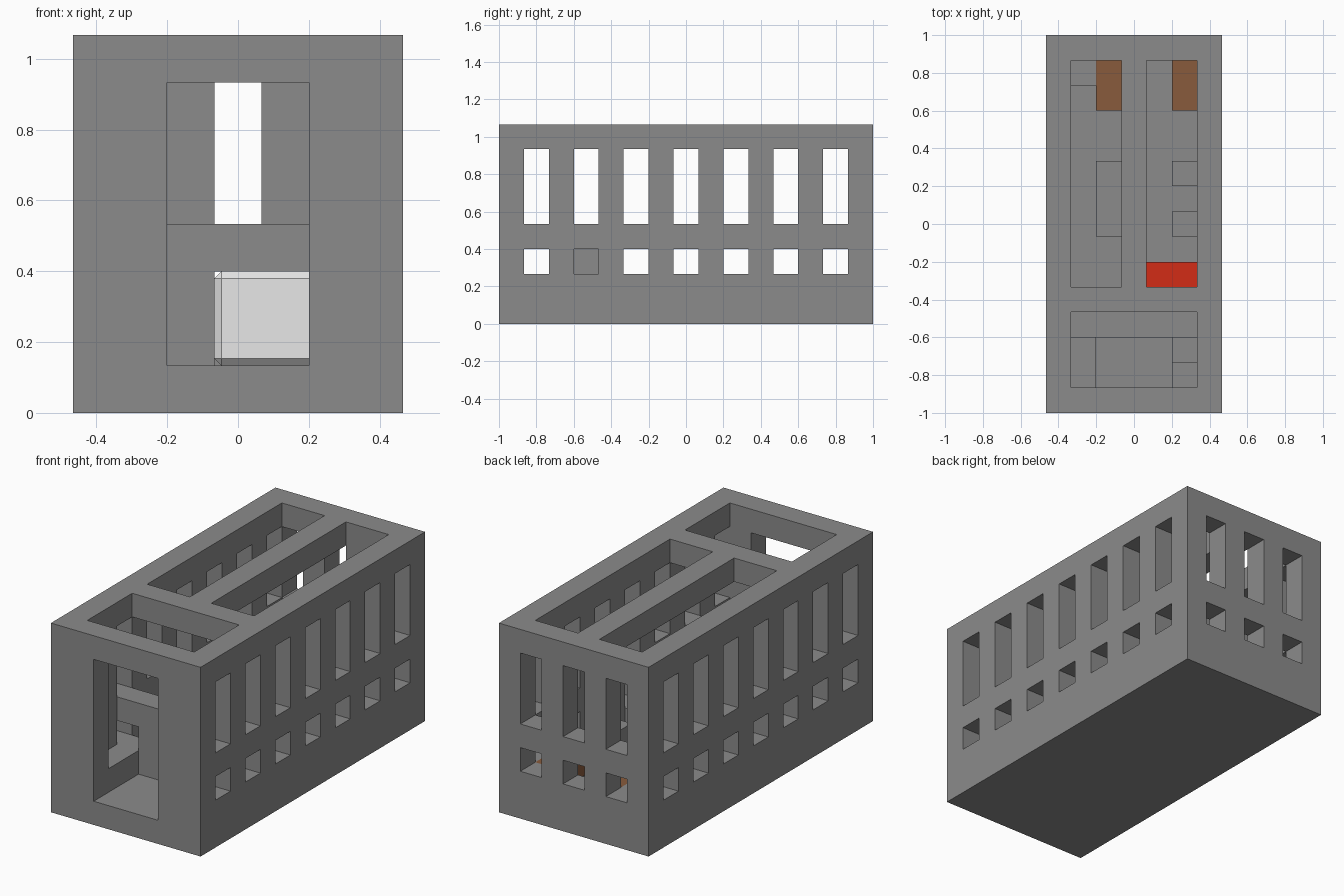
import bpy
import bmesh
from mathutils import Vector

if "Cube" in bpy.data.objects:
    bpy.data.objects.remove(bpy.data.objects["Cube"], do_unlink=True)

U = 1 / 15  # one building block unit


def material(name, rgb):
    m = bpy.data.materials.new(name)
    m.use_nodes = True
    m.diffuse_color = (*rgb, 1)
    m.node_tree.nodes["Principled BSDF"].inputs["Base Color"].default_value = (*rgb, 1)
    return m


grey = material("concrete grey", (0.26, 0.26, 0.26))
brown = material("wood brown", (0.25, 0.105, 0.045))
red = material("fabric red", (0.65, 0.025, 0.008))
white = material("panel white", (0.85, 0.85, 0.85))


def add_box(bm, x, y, z):
    """Add a box given its (low, high) range on each axis, in units."""
    verts = bmesh.ops.create_cube(bm, size=1)["verts"]
    for v in verts:
        v.co = Vector([((a + b) / 2 + c * (b - a)) * U for (a, b), c in zip((x, y, z), v.co)])


def make(name, mat, *boxes):
    bm = bmesh.new()
    for b in boxes:
        add_box(bm, *b)
    mesh = bpy.data.meshes.new(name)
    bm.to_mesh(mesh)
    bm.free()
    mesh.materials.append(mat)
    ob = bpy.data.objects.new(name, mesh)
    bpy.context.collection.objects.link(ob)
    return ob


# Openings: room, three roof openings, doorway and two rows of windows
rows = ((4, 6), (8, 14))
holes = [
    ((-5, 5), (-13, 13), (2, 14)),
    ((-5, 5), (-13, -7), (13, 17)),
    ((-5, -1), (-5, 13), (13, 17)),
    ((1, 5), (-5, 13), (13, 17)),
    ((-3, 3), (-16, -12), (2, 14)),
]
for row in rows:
    for y in range(-13, 12, 4):
        for side in ((-8, -4), (4, 8)):
            holes.append((side, (y, y + 2), row))
    for x in (-5, -1, 3):
        holes.append(((x, x + 2), (12, 16), row))

# Building shell with the openings cut out
shell = make("building_shell", grey, ((-7, 7), (-15, 15), (0, 16)))
cutter = make("opening_cutter", grey, *holes)
cut = shell.modifiers.new("openings", "BOOLEAN")
cut.operation = "DIFFERENCE"
cut.solver = "EXACT"
cut.use_self = True
cut.object = cutter
bpy.context.view_layer.update()
baked = bpy.data.meshes.new_from_object(shell.evaluated_get(bpy.context.evaluated_depsgraph_get()))
shell.modifiers.clear()
shell.data = baked
bpy.data.objects.remove(cutter, do_unlink=True)

# Entrance hall: landing on a pillar, steps up to it, and a low bench
make("landing", grey, ((-5, 5), (-9, -7), (6, 8)))
make("landing_pillar", grey, ((-3, -1), (-9, -7), (2, 6)))
make("lower_step", grey, ((3, 5), (-13, -11), (2, 4)))
make("upper_step", grey, ((3, 5), (-11, -9), (2, 6)))
make("hall_bench", grey, ((-5, -3), (-13, -7), (2, 4)))

# Light panel under the landing, with softened edges
panel = make("light_panel", white, ((-1, 5), (-7, -6), (2, 6)))
bev = panel.modifiers.new("soft_edges", "BEVEL")
bev.width = 0.3 * U
bev.segments = 1

# Furniture in the main room
make("red_sofa", red, ((1, 5), (-5, -3), (2, 4)))
make("right_bed", brown, ((-3, -1), (9, 13), (2, 4)))
make("left_bed", brown, ((3, 5), (9, 13), (2, 4)))
make("bedside_cabinet", grey, ((-5, -3), (11, 13), (2, 4)))
make("table", grey, ((-3, 1), (-1, 5), (2, 4)))
for name, y in (("front_stool", -1), ("back_stool", 3)):
    make(name, grey, ((3, 5), (y, y + 2), (2, 4)))
